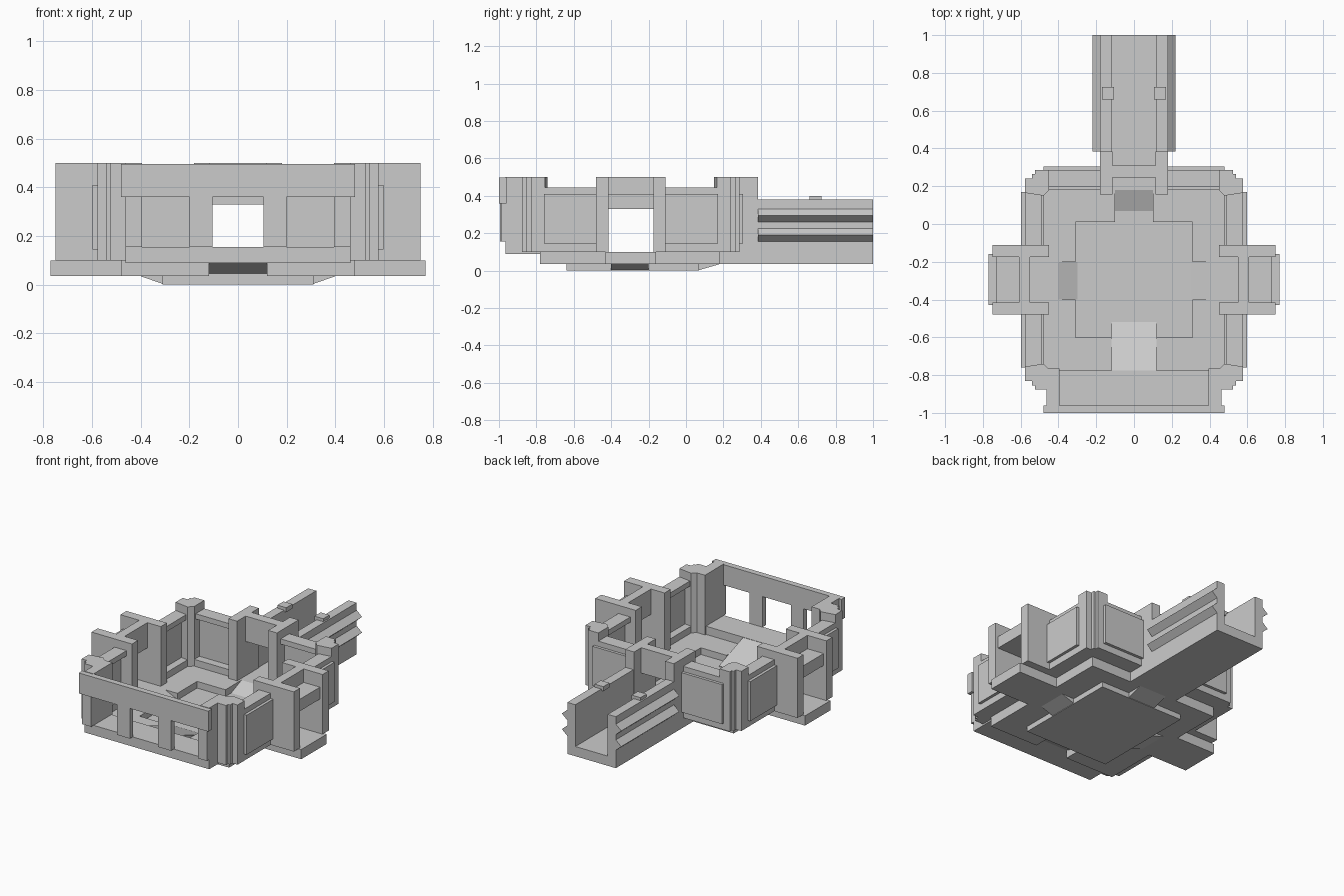
import bpy, bmesh
from mathutils import Vector

if "Cube" in bpy.data.objects:
    bpy.data.objects.remove(bpy.data.objects["Cube"])


def prism(name, pts, axis, lo, hi):
    """Extrude a closed outline along an axis. Outline is (y,z) for x, (x,z) for y, (x,y) for z."""
    def place(p, t):
        return {'x': (t, p[0], p[1]), 'y': (p[0], t, p[1]), 'z': (p[0], p[1], t)}[axis]
    bm = bmesh.new()
    face = bm.faces.new([bm.verts.new(place(p, lo)) for p in pts])
    ext = bmesh.ops.extrude_face_region(bm, geom=[face])
    verts = [g for g in ext['geom'] if isinstance(g, bmesh.types.BMVert)]
    offset = Vector(place((0, 0), hi - lo))
    bmesh.ops.translate(bm, verts=verts, vec=offset)
    bmesh.ops.recalc_face_normals(bm, faces=bm.faces)
    mesh = bpy.data.meshes.new(name)
    bm.to_mesh(mesh)
    bm.free()
    ob = bpy.data.objects.new(name, mesh)
    bpy.context.collection.objects.link(ob)
    return ob


def box(name, x, y, z):
    return prism(name, [(x[0], y[0]), (x[1], y[0]), (x[1], y[1]), (x[0], y[1])], 'z', *z)


def mirror(ob):
    """Repeat a right-hand part on the left."""
    ob.modifiers.new("mirror_x", 'MIRROR').use_mirror_merge = False
    return ob


def pair(name, x, y, z):
    return mirror(box(name, x, y, z))


MID = -0.295  # centre of the chamber along y


def flip(y):
    return 2 * MID - y


# Main floor: outline includes the pit opening and ramp notches, open at the front
right = [(.12, -.78), (.48, -.78), (.48, -.43), (.77, -.43), (.77, -.16), (.48, -.16),
         (.48, .18), (.1, .18), (.1, .01), (.31, .01), (.31, -.2), (.4, -.2),
         (.4, -.4), (.31, -.4), (.31, -.6), (.12, -.6)]
mirror(prism("main_floor", right, 'z', .035, .1))
box("corridor_floor", (-.18, .18), (.18, 1), (.035, .1))

# Sunken pit floor and its ramps
box("pit_floor", (-.31, .31), (-.64, .07), (0, .055))
mirror(prism("side_ramp", [(.3, 0), (.4, .035), (.4, .1), (.3, .055)], 'y', -.4, -.2))
prism("back_ramp", [(.07, 0.003), (.18, .035), (.18, .1), (.07, .055)], 'x', -.1, .1)
prism("front_ramp", [(-.78, .09), (-.52, .01), (-.52, .06), (-.78, .155)], 'x', -.12, .12)

# Stepped corner columns, back and front
column = [(.45, .18), (.48, .15), (.578, .165), (.578, .24), (.54, .24), (.54, .265),
          (.525, .265), (.525, .286), (.45, .286)]
mirror(prism("back_column", column, 'z', .1, .5))
mirror(prism("front_column", [(x, flip(y)) for x, y in column], 'z', .1, .5))

# Side wall sections between columns and doorways
for label, y in (("back", (-.12, .17)), ("front", (-.76, -.47))):
    pair(label + "_side_wall_panel", (.53, .597), y, (.145, .41))
    pair(label + "_side_wall_top_rail", (.49, .578), y, (.41, .445))
    pair(label + "_side_wall_base_rail", (.48, .578), y, (.1, .145))

# Back wall sections
pair("back_wall_panel", (.17, .48), (.235, .305), (.145, .41))
pair("back_wall_top_rail", (.17, .48), (.195, .286), (.41, .445))
pair("back_wall_base_rail", (.17, .48), (.18, .286), (.1, .145))

# Side doorways: two plates, a lintel and an outer shelf
for label, y in (("back", (-.175, -.11)), ("front", (-.48, -.415))):
    pair(label + "_side_door_plate", (.45, .75), y, (.1, .5))
pair("side_door_lintel", (.55, .61), (-.42, -.17), (.33, .5))
pair("side_door_shelf", (.61, .73), (-.42, -.17), (.33, .41))

# Back doorway
pair("back_door_plate", (.115, .18), (.155, .385), (.1, .5))
box("back_door_lintel", (-.12, .12), (.245, .31), (.33, .5))

# Corridor walls with two ribs on the outside
rib = [(.12, .1), (.18, .1), (.18, .155), (.22, .19), (.18, .225), (.18, .26),
       (.22, .295), (.18, .33), (.18, .38), (.12, .38)]
mirror(prism("corridor_wall", rib, 'y', .385, 1))
pair("corridor_clip", (.105, .17), (.66, .725), (.37, .4))

# Front window bay
box("bay_floor", (-.41, .41), (-.965, -.775), (.09, .155))
pair("bay_side_wall", (.395, .462), (-.965, -.765), (.09, .5))
pair("bay_end_post", (.395, .462), (-.99, -.96), (.155, .4))
pair("window_mullion", (.105, .2), (-.995, -.96), (.155, .37))
box("window_band", (-.48, .48), (-1, -.96), (.36, .497))
